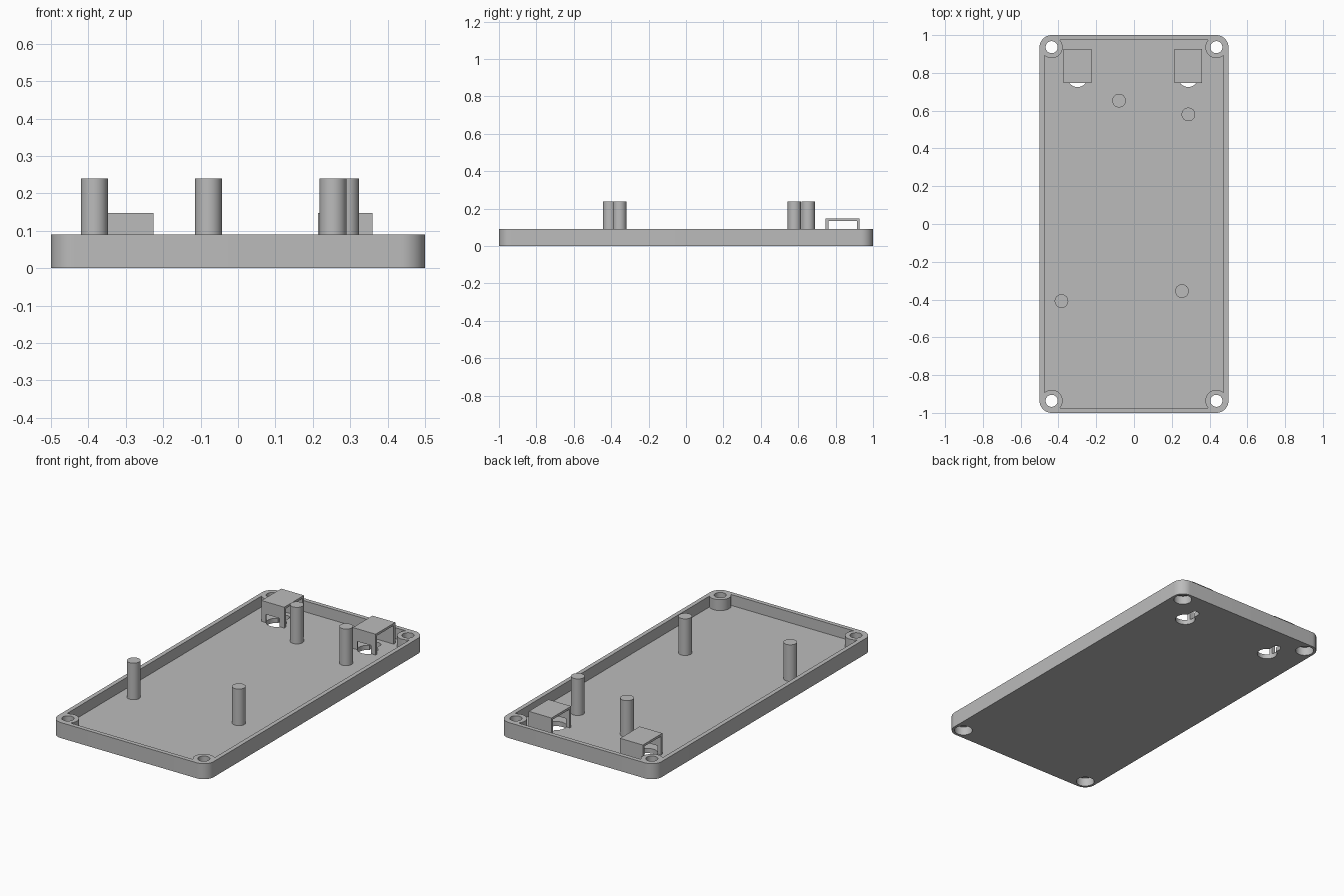
import bpy, bmesh, math
from mathutils import Vector

cube = bpy.data.objects.get("Cube")
if cube:
    bpy.data.objects.remove(cube, do_unlink=True)

grey = bpy.data.materials.new("light grey plastic")
grey.use_nodes = True
grey.diffuse_color = (0.5, 0.5, 0.5, 1)
grey.node_tree.nodes["Principled BSDF"].inputs["Base Color"].default_value = (0.5, 0.5, 0.5, 1)

HEIGHT, FLOOR, WALL = 0.09, 0.027, 0.025
SCREW_X, SCREW_Y, CORNER = 0.436, 0.936, 0.064


def prism(name, outline, z0, z1):
    """Extrude a closed outline of (x, y) points from z0 to z1."""
    bm = bmesh.new()
    face = bm.faces.new([bm.verts.new((x, y, z0)) for x, y in outline])
    top = bmesh.ops.extrude_face_region(bm, geom=[face])["geom"]
    verts = [v for v in top if isinstance(v, bmesh.types.BMVert)]
    bmesh.ops.translate(bm, verts=verts, vec=Vector((0, 0, z1 - z0)))
    bmesh.ops.recalc_face_normals(bm, faces=bm.faces[:])
    mesh = bpy.data.meshes.new(name)
    bm.to_mesh(mesh)
    bm.free()
    mesh.materials.append(grey)
    obj = bpy.data.objects.new(name, mesh)
    bpy.context.collection.objects.link(obj)
    return obj


def arc(cx, cy, r, start, end, steps):
    angles = [math.radians(start + (end - start) * i / steps) for i in range(steps + 1)]
    return [(cx + r * math.cos(a), cy + r * math.sin(a)) for a in angles]


def cylinder(name, x, y, r, z0, z1, sides=40):
    return prism(name, arc(x, y, r, 0, 360, sides)[:-1], z0, z1)


def block(name, x0, x1, y0, y1, z0, z1):
    return prism(name, [(x0, y0), (x1, y0), (x1, y1), (x0, y1)], z0, z1)


def activate(obj):
    bpy.ops.object.select_all(action="DESELECT")
    obj.select_set(True)
    bpy.context.view_layer.objects.active = obj


def combine(obj, other, operation):
    """Apply a boolean and discard the helper."""
    mod = obj.modifiers.new("boolean", "BOOLEAN")
    mod.operation, mod.solver, mod.object = operation, "EXACT", other
    activate(obj)
    bpy.ops.object.modifier_apply(modifier=mod.name)
    bpy.data.objects.remove(other, do_unlink=True)


def finish(obj):
    activate(obj)
    bpy.ops.object.shade_smooth_by_angle(angle=math.radians(30))


# Tray with rounded corners and a recessed floor
outline = []
for i, (sx, sy) in enumerate([(1, 1), (-1, 1), (-1, -1), (1, -1)]):
    outline += arc(sx * SCREW_X, sy * SCREW_Y, CORNER, 90 * i, 90 * i + 90, 12)
tray = prism("tray", outline, 0, HEIGHT)
ix, iy = 0.5 - WALL, 1 - WALL
combine(tray, block("recess", -ix, ix, -iy, iy, FLOOR, 0.2), "DIFFERENCE")

# Corner screw bosses with through holes, counterbored from below
for sx in (-1, 1):
    for sy in (-1, 1):
        x, y = sx * SCREW_X, sy * SCREW_Y
        combine(tray, cylinder("boss", x, y, 0.058, 0.01, HEIGHT), "UNION")
        combine(tray, cylinder("screw_hole", x, y, 0.032, -0.1, 0.2), "DIFFERENCE")
        combine(tray, cylinder("counterbore", x, y, 0.049, -0.1, 0.05), "DIFFERENCE")

# Keyhole hangers, each under a bridge-shaped cover open at both sides
HOLE_Y, SLOT_END = 0.779, 0.86
for side, x in (("right", -0.299), ("left", 0.287)):
    cover = block(side + "_hanger_cover", x - 0.073, x + 0.073, 0.747, 0.927, FLOOR - 0.004, 0.148)
    combine(cover, block("opening", x - 0.2, x + 0.2, 0.761, 0.913, 0, 0.135), "DIFFERENCE")
    combine(cover, cylinder("notch", x, HOLE_Y, 0.054, -0.1, 0.075), "DIFFERENCE")
    finish(cover)
    combine(tray, cylinder("keyhole", x, HOLE_Y, 0.054, -0.1, 0.2), "DIFFERENCE")
    slot = arc(x, SLOT_END, 0.023, 0, 180, 16) + [(x - 0.023, HOLE_Y), (x + 0.023, HOLE_Y)]
    combine(tray, prism("slot", slot, -0.1, 0.2), "DIFFERENCE")
finish(tray)

# Standing support posts
posts = {"back_right_post": (-0.079, 0.653), "back_left_post": (0.288, 0.58),
         "front_left_post": (0.254, -0.355), "front_right_post": (-0.384, -0.408)}
for name, (x, y) in posts.items():
    finish(cylinder(name, x, y, 0.036, FLOOR - 0.004, 0.239))
